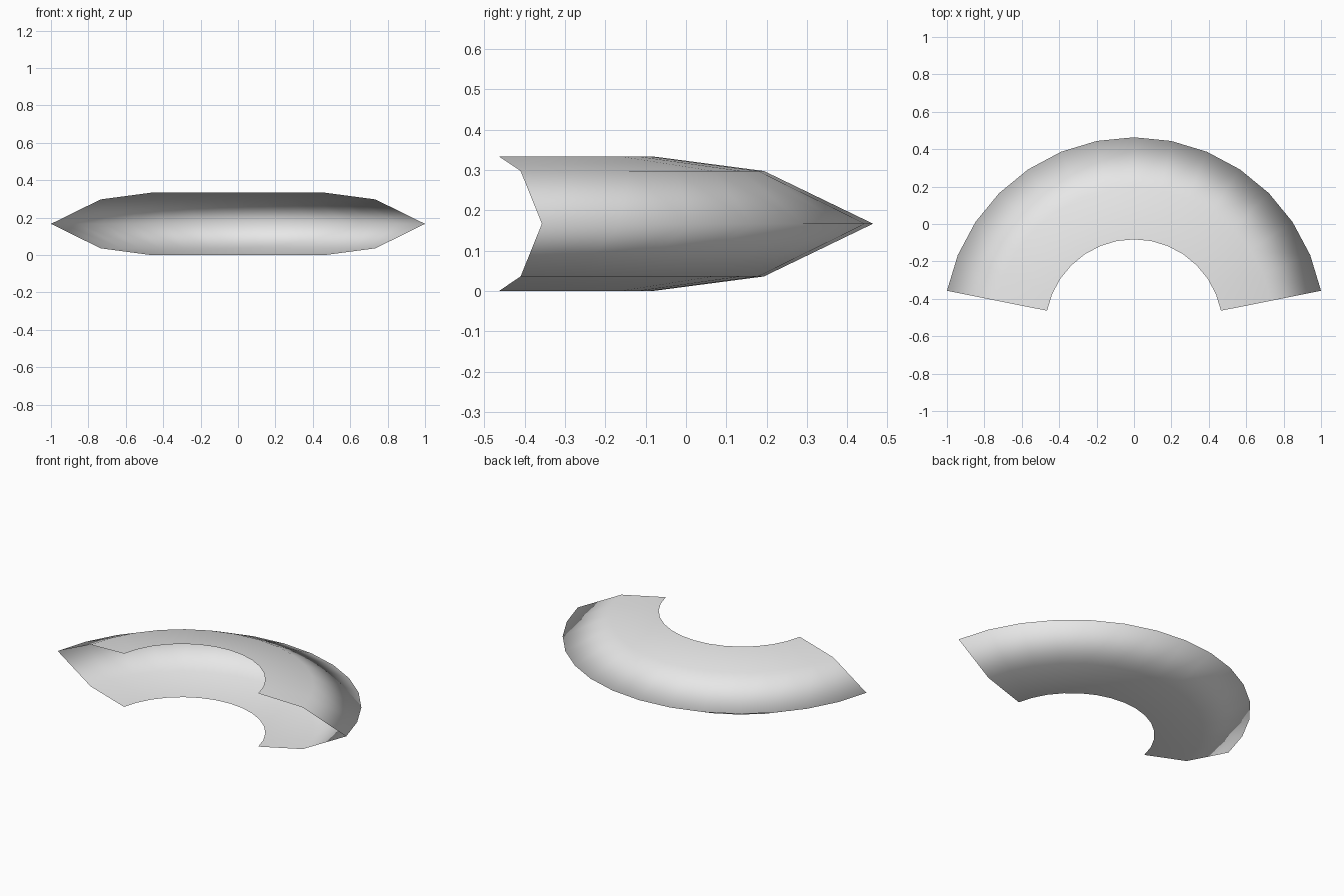
import bpy, bmesh, math
from mathutils import Vector, Matrix

cube = bpy.data.objects.get("Cube")
if cube:
    bpy.data.objects.remove(cube, do_unlink=True)

# Plain light grey material
grey = bpy.data.materials.new("light grey")
grey.use_nodes = True
colour = (0.8, 0.8, 0.8, 1)
grey.diffuse_color = colour
grey.node_tree.nodes["Principled BSDF"].inputs["Base Color"].default_value = colour

# Open channel: a pointed profile (radius, height) swept round an arc
STEP = math.radians(11.25)
SEGMENTS = 14
CENTRE = Vector((0, -0.556, 0))
MID = 0.1667
profile = [(0.474, 0), (0.749, 0.036), (1.0196, MID), (0.749, 2 * MID - 0.036), (0.474, 2 * MID)]

bm = bmesh.new()
start = Matrix.Rotation(STEP, 3, 'Z')
verts = [bm.verts.new(start @ Vector((r, 0, z)) + CENTRE) for r, z in profile]
edges = [bm.edges.new(pair) for pair in zip(verts, verts[1:])]
bmesh.ops.spin(bm, geom=verts + edges, cent=CENTRE, axis=(0, 0, 1),
               angle=STEP * SEGMENTS, steps=SEGMENTS)

# Make all faces point away from the hollow and shade them smooth
bm.normal_update()
for face in bm.faces:
    if face.normal.z * (face.calc_center_median().z - MID) < 0:
        face.normal_flip()
    face.smooth = True

mesh = bpy.data.meshes.new("curved_channel")
bm.to_mesh(mesh)
bm.free()
mesh.materials.append(grey)
channel = bpy.data.objects.new("curved_channel", mesh)
bpy.context.collection.objects.link(channel)
